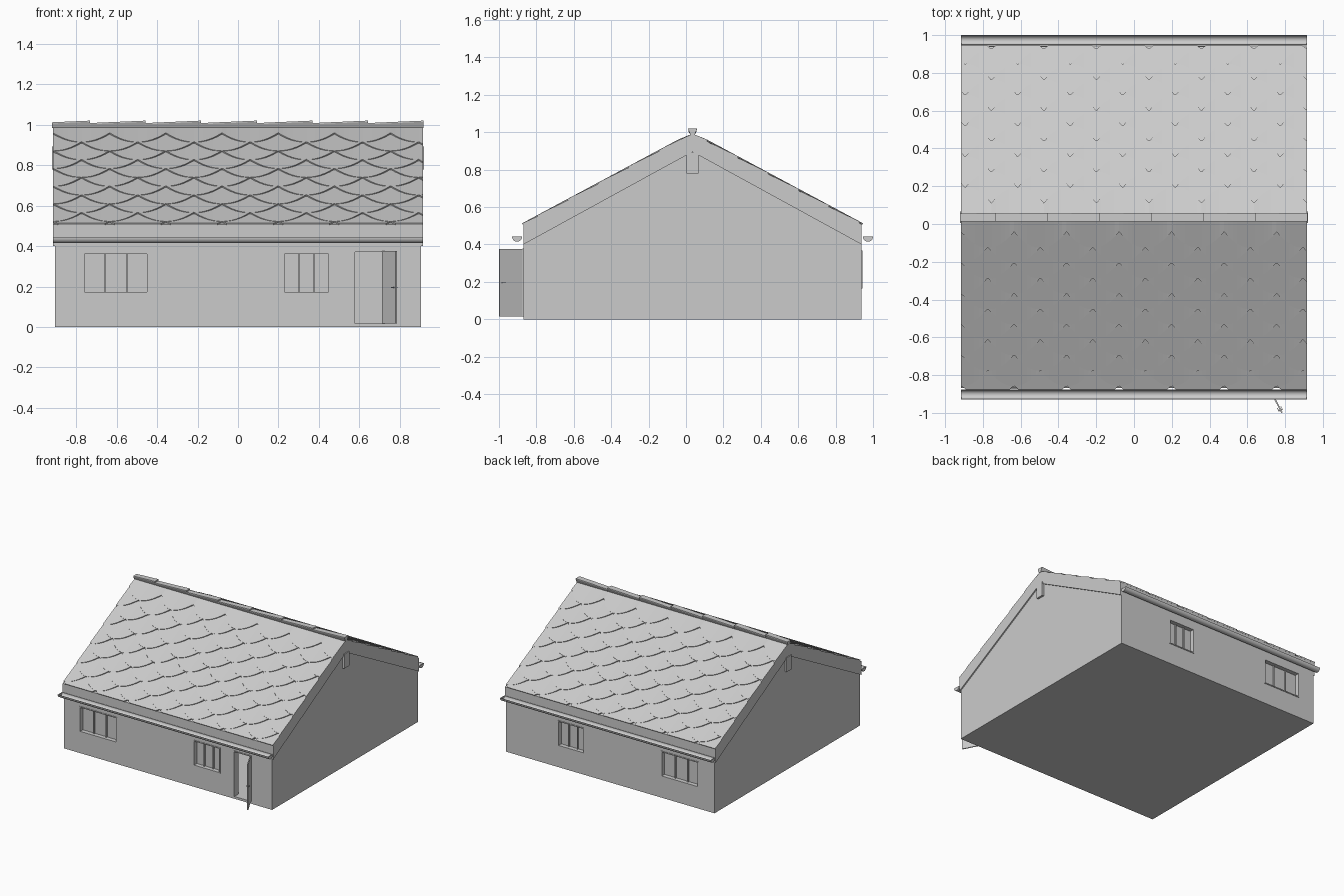
import bpy, bmesh, math
from mathutils import Matrix, Vector

if "Cube" in bpy.data.objects:
    bpy.data.objects.remove(bpy.data.objects["Cube"])

YC, HALF = 0.035, 0.904          # ridge line in y, half depth of the house
WX, RX = 0.905, 0.915            # half widths of walls and roof


def make(name, verts, faces, smooth=False):
    bm = bmesh.new()
    vs = [bm.verts.new(v) for v in verts]
    for f in faces:
        bm.faces.new([vs[i] for i in f])
    bmesh.ops.recalc_face_normals(bm, faces=bm.faces)
    me = bpy.data.meshes.new(name)
    bm.to_mesh(me)
    bm.free()
    ob = bpy.data.objects.new(name, me)
    bpy.context.collection.objects.link(ob)
    if smooth:
        bpy.ops.object.select_all(action='DESELECT')
        ob.select_set(True)
        bpy.context.view_layer.objects.active = ob
        bpy.ops.object.shade_smooth_by_angle()
    return ob


def prism(name, profile, x0, x1, smooth=False):
    """Extrude a (y, z) profile along x."""
    n = len(profile)
    verts = [(x, y, z) for x in (x0, x1) for y, z in profile]
    faces = [(i, (i + 1) % n, n + (i + 1) % n, n + i) for i in range(n)]
    faces += [tuple(range(n)), tuple(range(n, 2 * n))]
    return make(name, verts, faces, smooth)


def box(name, x0, x1, y0, y1, z0, z1):
    return prism(name, [(y0, z0), (y1, z0), (y1, z1), (y0, z1)], x0, x1)


def cut(ob, cutter):
    m = ob.modifiers.new("cut", 'BOOLEAN')
    m.operation, m.solver, m.object = 'DIFFERENCE', 'EXACT', cutter
    bpy.context.view_layer.objects.active = ob
    bpy.ops.object.modifier_apply(modifier=m.name)
    bpy.data.objects.remove(cutter)


def gable(h, z0, eave, apex):
    return [(YC - h, z0), (YC + h, z0), (YC + h, eave), (YC, apex), (YC - h, eave)]


# walls: hollow gabled shell with a floor
walls = prism("walls", gable(HALF, 0, 0.40, 0.895), -WX, WX)
cut(walls, prism("room_cutter", gable(HALF - 0.05, 0.018, 0.405, 0.873), -WX + 0.05, WX - 0.05))

# windows: same layout on front and back
WINDOWS = [(-0.768, -0.442), (0.223, 0.455)]
Z0, Z1, B = 0.165, 0.368, 0.008
for side, label in ((-1, "front"), (1, "back")):
    wy = YC + side * HALF
    for i, (a, b) in enumerate(WINDOWS):
        cut(walls, box("window_cutter", a, b, wy - 0.08, wy + 0.08, Z0, Z1))
        tag = f"{label}_window_{i + 1}"
        yo, yi = wy + side * 0.004, wy - side * 0.045
        box(tag + "_frame_bottom", a, b, yo, yi, Z0, Z0 + B)
        box(tag + "_frame_top", a, b, yo, yi, Z1 - B, Z1)
        box(tag + "_frame_left", a, a + B, yo, yi, Z0 + B, Z1 - B)
        box(tag + "_frame_right", b - B, b, yo, yi, Z0 + B, Z1 - B)
        for k in (1, 2):
            x = a + (b - a) * k / 3
            box(f"{tag}_mullion_{k}", x - B / 2, x + B / 2, wy - side * 0.018, yi, Z0 + B, Z1 - B)
        box(tag + "_glass", a + B, b - B, wy - side * 0.03, wy - side * 0.034, Z0 + B, Z1 - B)

# doorway and frame
FY = YC - HALF
cut(walls, box("door_cutter", 0.57, 0.725, FY - 0.08, FY + 0.08, 0.018, 0.378))
box("door_frame_left", 0.57, 0.578, FY - 0.004, FY + 0.05, 0.018, 0.378)
box("door_frame_right", 0.717, 0.725, FY - 0.004, FY + 0.05, 0.018, 0.378)
box("door_frame_top", 0.578, 0.717, FY - 0.004, FY + 0.05, 0.37, 0.378)

# open door leaf with handles, swung outwards from its right hinge
swing = Matrix.Translation((0.716, FY, 0)) @ Matrix.Rotation(math.atan2(-0.129, 0.067), 4, 'Z')
leaf = [box("door_leaf", 0, 0.145, -0.004, 0.004, 0.016, 0.376)]
for s in (-1, 1):
    leaf.append(box("door_handle", 0.112, 0.134, s * 0.009, s * 0.012, 0.193, 0.198))
    leaf.append(box("door_handle_stem", 0.129, 0.134, s * 0.003, s * 0.010, 0.193, 0.198))
for ob in leaf:
    ob.matrix_world = swing

# roof slab and ridge beam
EAVE, APEX = 0.507, 0.992
prism("roof_slab", [(YC - HALF, 0.40), (YC, 0.895), (YC + HALF, 0.40),
                    (YC + HALF, EAVE), (YC, APEX), (YC - HALF, EAVE)], -RX, RX)
for s in (-1, 1):
    box("ridge_beam_end", s * 0.86, s * 0.921, YC - 0.031, YC + 0.031, 0.78, 0.893)

# scalloped roof tiles: staggered rows, tilted up at the lower edge
RISE = APEX - EAVE
NORMAL = Vector((0, -RISE, HALF)).normalized()
PITCH, STEP, JOINT, DIV = 0.278, 0.09, -0.635, 12


def on_roof(x, t, h):
    return Vector((x, -HALF * t, APEX - RISE * t)) + Vector((0, NORMAL.y, NORMAL.z)) * h


def tile_row(k):
    cusp = 0.08 + STEP * k
    shift = JOINT + (PITCH / 2 if k % 2 else 0)
    xs = [JOINT + PITCH * j / DIV for j in range(-20, 80)]
    xs = [-RX] + [x for x in xs if -RX + 0.002 < x < RX - 0.002] + [RX]
    verts, faces = [], []
    for x in xs:
        u = 2 * (((x - shift) / PITCH) % 1.0) - 1
        low = min(cusp + STEP * 1.05 * (1 - u * u), 1.003)
        verts += [on_roof(x, max(cusp - 0.1, 0.0), 0.0005),
                  on_roof(x, low, 0.009), on_roof(x, low, -0.001)]
    for i in range(len(xs) - 1):
        a, b = 3 * i, 3 * i + 3
        faces += [(a, a + 1, b + 1, b), (a + 1, a + 2, b + 2, b + 1), (a + 2, a, b, b + 2)]
    e = len(verts) - 3
    return verts, faces + [(0, 1, 2), (e, e + 1, e + 2)]


for label, turn in (("front", 0), ("back", math.pi)):
    place = Matrix.Translation((0, YC, 0)) @ Matrix.Rotation(turn, 4, 'Z')
    for k in range(11):
        ob = make(f"{label}_tile_row_{k + 1}", *tile_row(k))
        ob.matrix_world = place

# ridge caps: overlapping tapered pieces
ends = [-0.92] + [0.918 - 0.275 * i for i in range(6, -1, -1)]
for i in range(7):
    x0, x1 = ends[i], ends[i + 1]
    verts = []
    for x, top, w in ((x0, 1.021 - 0.012 * (x1 - x0) / 0.275, 0.021), (x1, 1.021, 0.023)):
        verts += [(x, YC - 0.011, 0.985), (x, YC + 0.011, 0.985),
                  (x, YC + w, top - 0.006), (x, YC + w, top), (x, YC - w, top), (x, YC - w, top - 0.006)]
    make(f"ridge_cap_{i + 1}", verts,
         [(j, (j + 1) % 6, 6 + (j + 1) % 6, 6 + j) for j in range(6)] + [tuple(range(6)), tuple(range(6, 12))])

# half-round gutters with closed ends
R, N, GZ = 0.027, 14, 0.442
for s, label in ((-1, "front"), (1, "back")):
    gy = YC + s * (0.965 - R)
    arc = [math.pi + math.pi * i / N for i in range(N + 1)]
    ring = [(gy + R * math.cos(a), GZ + R * math.sin(a)) for a in arc]
    ring += [(gy + (R - 0.003) * math.cos(a), GZ + (R - 0.003) * math.sin(a)) for a in reversed(arc)]
    prism(label + "_gutter", ring, -RX, RX, True)
    half = ring[:N + 1]
    for e in (-1, 1):
        prism(label + "_gutter_end", half, e * (RX - 0.003), e * (RX + 0.001))
